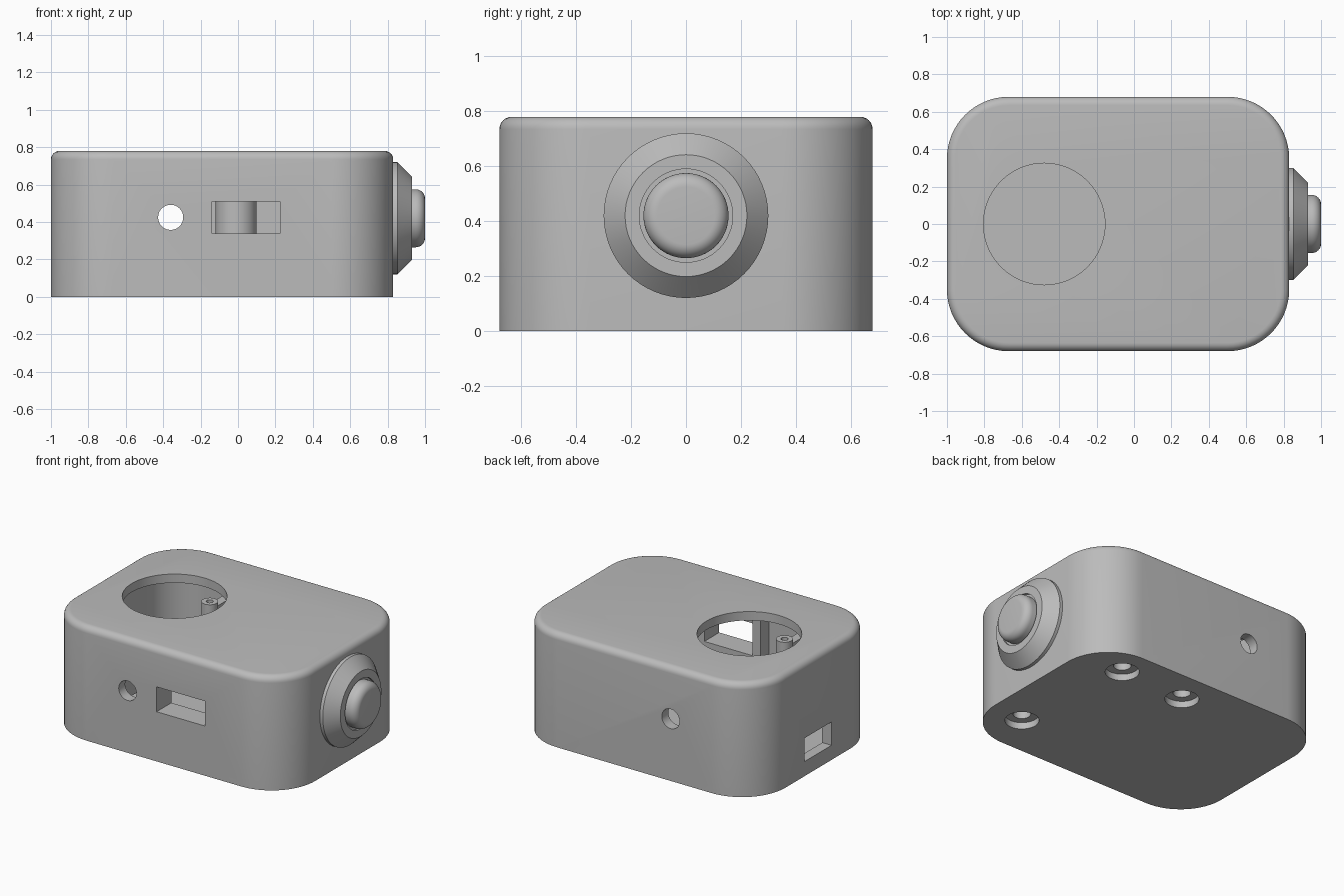
import bpy, bmesh, math
from mathutils import Matrix, Vector

old = bpy.data.objects.get("Cube")
if old:
    bpy.data.objects.remove(old, do_unlink=True)

grey = bpy.data.materials.new("Plain grey")
grey.use_nodes = True
colour = (0.5, 0.5, 0.5, 1)
grey.diffuse_color = colour
grey.node_tree.nodes["Principled BSDF"].inputs["Base Color"].default_value = colour


def finish(bm, name):
    bmesh.ops.recalc_face_normals(bm, faces=bm.faces)
    mesh = bpy.data.meshes.new(name)
    bm.to_mesh(mesh)
    bm.free()
    mesh.materials.append(grey)
    ob = bpy.data.objects.new(name, mesh)
    bpy.context.collection.objects.link(ob)
    return ob


def activate(ob):
    bpy.ops.object.select_all(action='DESELECT')
    ob.select_set(True)
    bpy.context.view_layer.objects.active = ob


def smooth(ob):
    activate(ob)
    bpy.ops.object.shade_smooth_by_angle(angle=math.radians(30))


def box(name, lo, hi, corner=0, top=0):
    """Block between two points, with optional rounded corners and top rim."""
    lo, hi = Vector(lo), Vector(hi)
    bm = bmesh.new()
    bmesh.ops.create_cube(bm, size=1)
    for v in bm.verts:
        v.co = (lo + hi) / 2 + v.co * (hi - lo)
    if corner:
        upright = [e for e in bm.edges if abs(e.verts[0].co.z - e.verts[1].co.z) > 0.01]
        bmesh.ops.bevel(bm, geom=upright, offset=corner, segments=16,
                        profile=0.5, affect='EDGES')
    if top:
        rim = [e for e in bm.edges if all(v.co.z > hi.z - 0.001 for v in e.verts)]
        bmesh.ops.bevel(bm, geom=rim, offset=top, segments=6,
                        profile=0.5, affect='EDGES')
    return finish(bm, name)


def lathe(name, profile, centre, axis='Z', closed=False):
    """Turn (radius, height) points about an axis through centre."""
    bm = bmesh.new()
    verts = [bm.verts.new((r, 0, h)) for r, h in profile]
    edges = [bm.edges.new(p) for p in zip(verts, verts[1:])]
    if closed:
        edges.append(bm.edges.new((verts[-1], verts[0])))
    bmesh.ops.spin(bm, geom=verts + edges, cent=(0, 0, 0), axis=(0, 0, 1),
                   angle=math.tau, steps=64)
    bmesh.ops.remove_doubles(bm, verts=bm.verts, dist=0.0002)
    turn = {'X': Matrix.Rotation(math.pi / 2, 4, 'Y'),
            'Y': Matrix.Rotation(math.pi / 2, 4, 'X'), 'Z': Matrix()}[axis]
    bmesh.ops.transform(bm, matrix=Matrix.Translation(centre) @ turn, verts=bm.verts)
    return finish(bm, name)


def rod(name, radius, h0, h1, centre, axis='Z'):
    return lathe(name, [(0, h0), (radius, h0), (radius, h1), (0, h1)], centre, axis)


def cut(target, cutter):
    cutter.hide_render = True
    mod = target.modifiers.new("cut", 'BOOLEAN')
    mod.operation, mod.solver, mod.object = 'DIFFERENCE', 'EXACT', cutter
    activate(target)
    bpy.ops.object.modifier_apply(modifier=mod.name)
    bpy.data.objects.remove(cutter, do_unlink=True)


# Hollow housing
wall, floor, roof = 0.07, 0.08, 0.72
housing = box("housing", (-1, -0.68, 0), (0.83, 0.68, 0.78), 0.33, 0.045)
cut(housing, box("cavity", (-1 + wall, -0.68 + wall, floor),
                 (0.83 - wall, 0.68 - wall, roof), 0.33 - wall))

# Round top opening, cable holes, front slot and side port
speaker = (-0.48, 0)
cut(housing, rod("top_cutter", 0.325, 0.6, 0.9, (*speaker, 0)))
cut(housing, rod("cable_cutter", 0.067, -1, 1, (-0.36, 0, 0.425), 'Y'))
cut(housing, box("slot_cutter", (-0.14, -0.8, 0.34), (0.225, -0.55, 0.51)))
cut(housing, box("port_cutter", (-1.1, -0.145, 0.1), (-0.88, 0.145, 0.26)))

# Screw bosses over counterbored holes in the floor
for i, (x, y) in enumerate([(0.49, 0.47), (-0.01, 0.45), (0.58, -0.39)]):
    cut(housing, rod("counterbore", 0.106, -0.1, 0.045, (x, y, 0)))
    cut(housing, rod("screw_hole", 0.055, -0.1, 0.2, (x, y, 0)))
    smooth(lathe(f"screw_boss_{i + 1}",
                 [(0.055, floor - 0.01), (0.11, floor - 0.01), (0.11, roof + 0.01),
                  (0, roof + 0.01), (0, 0.5), (0.055, 0.5)], (x, y, 0), closed=True))
smooth(housing)

# Hollow posts hanging from the roof, beside the top opening
for side, name in ((1, "back"), (-1, "front")):
    smooth(lathe(f"{name}_speaker_post",
                 [(0.022, 0.3), (0.052, 0.3), (0.052, 0.6), (0.022, 0.6)],
                 (speaker[0], side * 0.38, 0), closed=True))
    box(f"{name}_post_bracket", (speaker[0] - 0.03, min(side * 0.42, side * 0.63), 0.3),
        (speaker[0] + 0.03, max(side * 0.42, side * 0.63), 0.56))

# Bracket around the front slot
for name, x in (("right", -0.2), ("left", 0.225)):
    box(f"{name}_slot_rib", (x, -0.63, 0.28), (x + 0.06, -0.52, 0.6))
box("slot_shelf", (-0.15, -0.63, 0.28), (0.235, -0.52, 0.34))

# Side button: sloped bezel with a domed plunger
hub = (0.83, 0, 0.42)
smooth(lathe("button_bezel",
             [(0.17, -0.01), (0.3, -0.01), (0.3, 0.022), (0.222, 0.1), (0.17, 0.1)],
             hub, 'X', closed=True))
bend = 0.05
dome = [(0.155 - bend + bend * math.cos(a), 0.17 - bend + bend * math.sin(a))
        for a in (k * math.pi / 16 for k in range(9))]
smooth(lathe("button_plunger",
             [(0, -0.01), (0.172, -0.01), (0.172, 0.085), (0.155, 0.085)] + dome + [(0, 0.17)],
             hub, 'X'))
